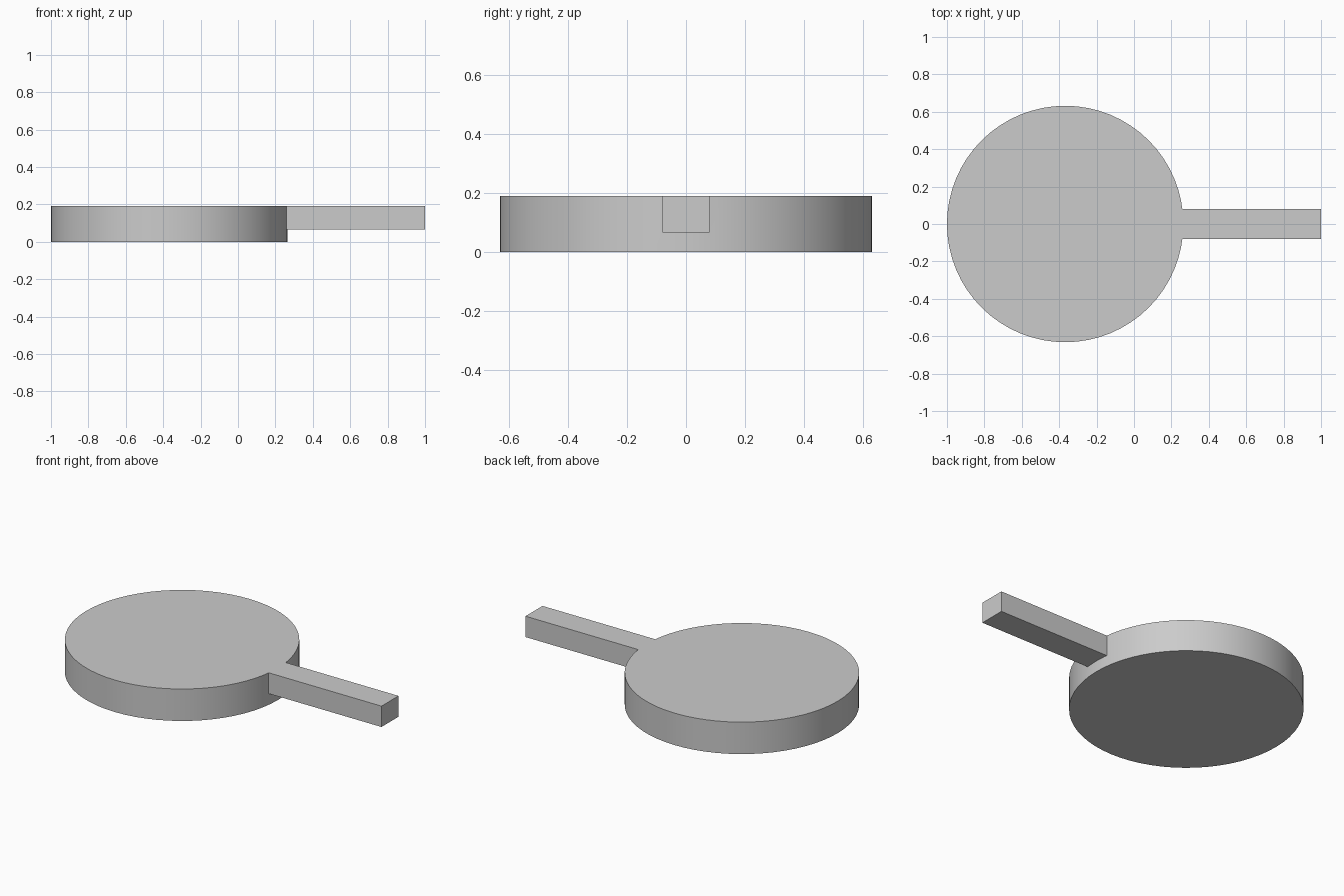
import bpy

cube = bpy.data.objects.get("Cube")
if cube:
    bpy.data.objects.remove(cube, do_unlink=True)

HEIGHT = 0.19
RADIUS = 0.632

# Plain grey material
grey = bpy.data.materials.new("plain grey")
grey.use_nodes = True
colour = (0.6, 0.6, 0.6, 1)
grey.diffuse_color = colour
grey.node_tree.nodes["Principled BSDF"].inputs["Base Color"].default_value = colour

# Round solid body
bpy.ops.mesh.primitive_cylinder_add(vertices=64, radius=RADIUS, depth=HEIGHT,
                                    location=(RADIUS - 1, 0, HEIGHT / 2))
body = bpy.context.object
body.name = "round_body_with_handle"
body.data.materials.append(grey)

# Square handle, flush with the top of the body
start, end, bottom = 0.1, 1, 0.066
bpy.ops.mesh.primitive_cube_add(size=1, location=((start + end) / 2, 0, (bottom + HEIGHT) / 2))
handle = bpy.context.object
handle.name = "handle"
handle.scale = (end - start, 0.16, HEIGHT - bottom)
handle.data.materials.append(grey)
bpy.ops.object.transform_apply(location=False, rotation=False, scale=True)

# Join both into one solid
union = body.modifiers.new("join_handle", 'BOOLEAN')
union.operation = 'UNION'
union.solver = 'EXACT'
union.object = handle
bpy.ops.object.select_all(action='DESELECT')
body.select_set(True)
bpy.context.view_layer.objects.active = body
bpy.ops.object.modifier_apply(modifier=union.name)
bpy.data.objects.remove(handle, do_unlink=True)

# Smooth rim with sharp edges
bpy.ops.object.shade_smooth_by_angle(angle=0.5)
